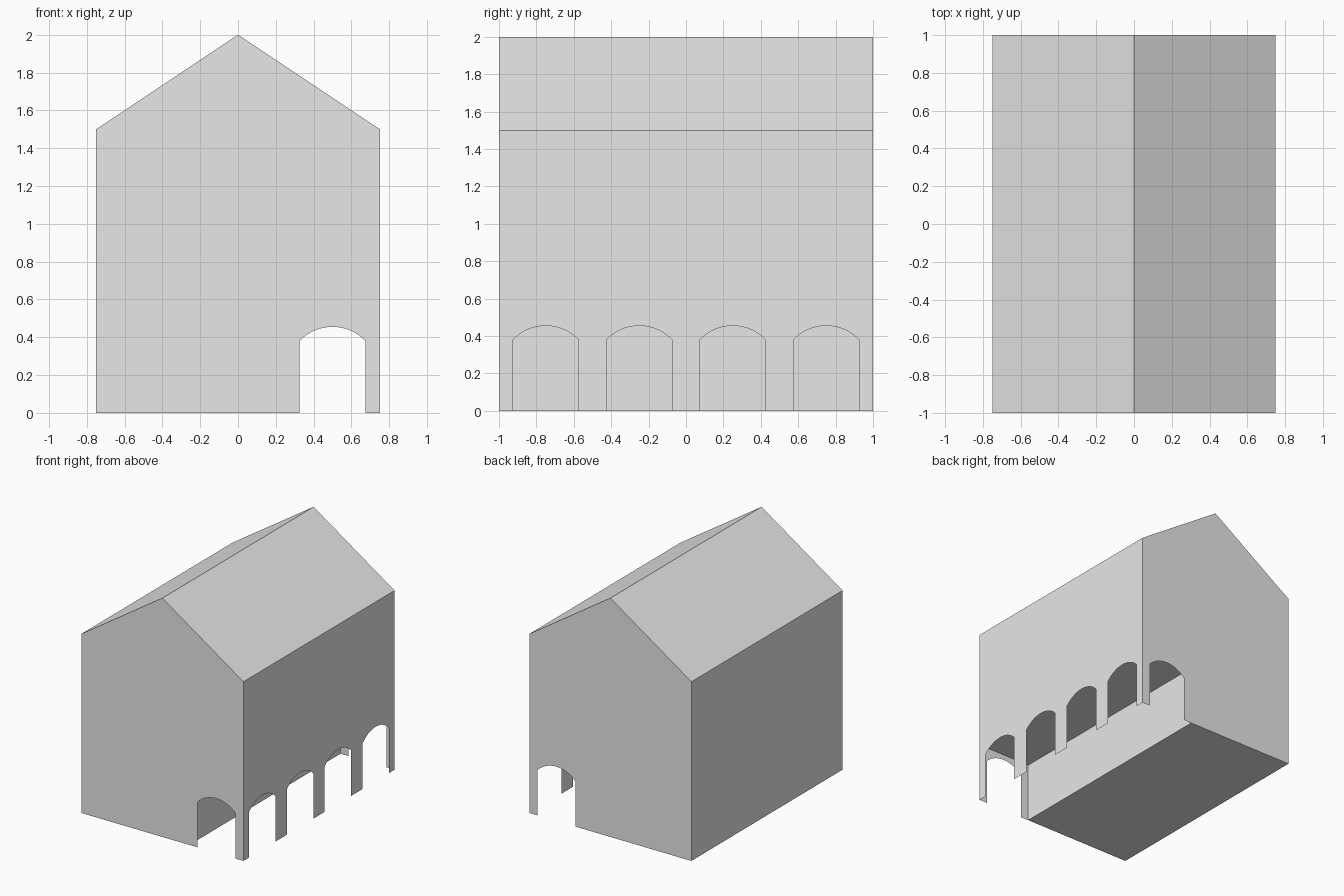
import bpy, bmesh
from math import radians, sin, cos, asin, pi
from mathutils import Matrix

cube = bpy.data.objects.get("Cube")
if cube:
    bpy.data.objects.remove(cube, do_unlink=True)

HALF_W, HALF_L = 0.75, 1.0      # footprint
EAVES, RIDGE = 1.5, 2.0
BAY = 0.5                       # width and height of one arcade bay
ARCH_HALF, SPRING, CROWN = 0.175, 0.38, 0.455

grey = bpy.data.materials.new("plain_grey")
grey.use_nodes = True
grey.diffuse_color = (0.8, 0.8, 0.8, 1)
grey.node_tree.nodes["Principled BSDF"].inputs["Base Color"].default_value = (0.8, 0.8, 0.8, 1)


def finish(name, bm):
    mesh = bpy.data.meshes.new(name)
    bm.to_mesh(mesh)
    bm.free()
    mesh.materials.append(grey)
    obj = bpy.data.objects.new(name, mesh)
    bpy.context.collection.objects.link(obj)
    return obj


def arch_panel(name, x, y, turn):
    """Thin wall bay with an arched opening; faces -y before turning."""
    rise = CROWN - SPRING
    radius = (ARCH_HALF ** 2 + rise ** 2) / (2 * rise)
    sweep = asin(ARCH_HALF / radius)
    steps = 16
    arch = []
    for i in range(steps + 1):
        a = sweep * (1 - 2 * i / steps)
        arch.append((radius * sin(a), CROWN - radius * (1 - cos(a))))
    h = BAY / 2
    outline = [(-h, 0), (-ARCH_HALF, 0)] + arch[::-1] + [(ARCH_HALF, 0), (h, 0), (h, BAY), (-h, BAY)]
    bm = bmesh.new()
    bm.faces.new([bm.verts.new((px, 0, pz)) for px, pz in outline])
    bm.transform(Matrix.Translation((x, y, 0)) @ Matrix.Rotation(radians(turn), 4, "Z"))
    return finish(name, bm)


# House body: gabled profile with the arcade passage notched out, run front to back
inner = HALF_W - BAY
profile = [(-HALF_W, 0), (inner, 0), (inner, BAY), (HALF_W, BAY),
           (HALF_W, EAVES), (0, RIDGE), (-HALF_W, EAVES)]
bm = bmesh.new()
front = bm.faces.new([bm.verts.new((x, -HALF_L, z)) for x, z in profile])
extruded = bmesh.ops.extrude_face_region(bm, geom=[front], use_keep_orig=True)
moved = [g for g in extruded["geom"] if isinstance(g, bmesh.types.BMVert)]
bmesh.ops.translate(bm, verts=moved, vec=(0, 2 * HALF_L, 0))
bmesh.ops.recalc_face_normals(bm, faces=bm.faces)
finish("house_body", bm)

# Arcade end walls
passage = HALF_W - BAY / 2
arch_panel("front_arch", passage, -HALF_L, 0)
arch_panel("back_arch", passage, HALF_L, 180)

# Arcade side bays
for i in range(4):
    arch_panel(f"side_arch_{i + 1}", HALF_W, -HALF_L + BAY * (i + 0.5), 90)
